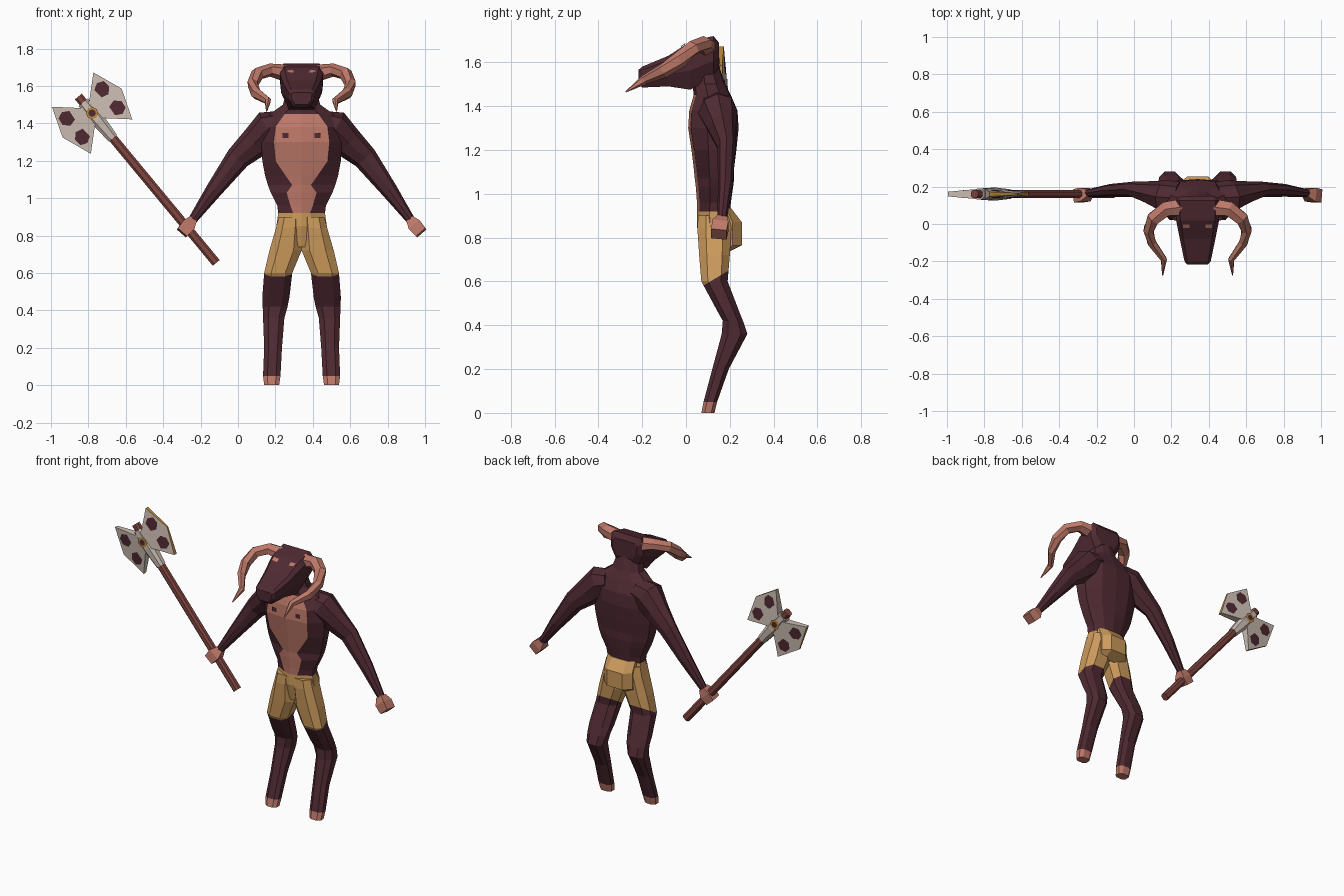
import bpy, bmesh, math
from mathutils import Vector

if "Cube" in bpy.data.objects:
    bpy.data.objects.remove(bpy.data.objects["Cube"])

OX = 0.34  # body centre line


def mat(name, c):
    m = bpy.data.materials.new(name)
    m.diffuse_color = (*c, 1)
    m.use_nodes = True
    m.node_tree.nodes["Principled BSDF"].inputs["Base Color"].default_value = m.diffuse_color
    return m


SKIN = mat("dark_hide", (0.078, 0.023, 0.032))
PINK = mat("salmon_skin", (0.515, 0.19, 0.14))
TAN = mat("tan_cloth", (0.61, 0.328, 0.107))
WOOD = mat("red_wood", (0.223, 0.061, 0.051))
STEEL = mat("pale_metal", (0.61, 0.515, 0.456))
GOLD = mat("gold_trim", (0.515, 0.262, 0.045))


def finish(name, bm, mats, rule=None):
    if rule:
        for f in bm.faces:
            f.material_index = rule(f.calc_center_median())
    me = bpy.data.meshes.new(name)
    bm.to_mesh(me)
    bm.free()
    for m in mats:
        me.materials.append(m)
    ob = bpy.data.objects.new(name, me)
    bpy.context.collection.objects.link(ob)
    return ob


def loft(bm, rings, column_rule=None):
    """Skin a stack of point rings and cap both ends."""
    vs = [[bm.verts.new(p) for p in r] for r in rings]
    n = len(vs[0])
    for a, b in zip(vs, vs[1:]):
        for j in range(n):
            f = bm.faces.new((a[j], a[(j + 1) % n], b[(j + 1) % n], b[j]))
            if column_rule:
                f.material_index = column_rule(f.calc_center_median(), j)
    for end in (vs[0], vs[-1]):
        f = bm.faces.new(end)
        if column_rule:
            f.material_index = column_rule(f.calc_center_median(), n // 2)
    bmesh.ops.recalc_face_normals(bm, faces=bm.faces[:])


def tube(bm, path, sides, ref, turn=0.0, s=1):
    """Path of (dx, y, z, r along ref, r across)."""
    pts = [Vector(p[:3]) for p in path]
    rings = []
    for i, p in enumerate(path):
        t = (pts[min(i + 1, len(pts) - 1)] - pts[max(i - 1, 0)]).normalized()
        a = (ref - t * ref.dot(t)).normalized()
        b = t.cross(a)
        ring = []
        for k in range(sides):
            w = turn + 2 * math.pi * k / sides
            q = pts[i] + a * p[3] * math.cos(w) + b * p[4] * math.sin(w)
            ring.append((OX + s * q.x, q.y, q.z))
        rings.append(ring)
    loft(bm, rings)


def quad(bm, c, u, v, idx=0):
    c, u, v = Vector(c), Vector(u), Vector(v)
    f = bm.faces.new([bm.verts.new(c + u * i + v * j)
                      for i, j in ((-1, -1), (1, -1), (1, 1), (-1, 1))])
    f.material_index = idx


# Torso and neck: z, front y, belly patch half width, half width, back y
levels = [(.74, .075, .05, .10, .19), (.85, .05, .06, .135, .21), (.92, .05, .045, .125, .20),
          (.96, .05, .06, .13, .205), (1.03, .045, .08, .165, .215), (1.07, .04, .05, .18, .22),
          (1.12, .035, .085, .195, .22), (1.2, .025, .14, .21, .23), (1.3, .01, .15, .215, .24),
          (1.38, .015, .14, .215, .235), (1.45, .035, .09, .17, .205), (1.5, .03, .05, .10, .18),
          (1.57, .03, .04, .08, .155), (1.64, .04, .03, .07, .14)]
rings = []
for z, yf, p, w, yb in levels:
    d = yb - yf
    half = [(0, yf), (p, yf + .012), (w, yf + .38 * d), (w * .95, yf + .72 * d), (w * .5, yb - .008), (0, yb)]
    full = half + [(-x, y) for x, y in half[-2:0:-1]]
    rings.append([(OX + x, y, z) for x, y in full])
bm = bmesh.new()
loft(bm, rings, lambda c, j: 2 if c.z < .92 else 1 if j in (0, 9) and c.z < 1.45 else 0)
for s in (-1, 1):  # dark chest spots
    quad(bm, (OX + s * .085, .013, 1.335), (.016, 0, 0), (0, 0, .014), 0)
finish("torso", bm, [SKIN, PINK, TAN])

# Legs: z, inner dx, outer dx, front y, back y
leg = [(.9, 0, .122, .055, .202), (.84, 0, .137, .052, .207), (.72, 0, .172, .06, .2),
       (.6, .05, .2, .07, .19), (.47, .065, .21, .14, .24), (.42, .075, .208, .168, .26),
       (.36, .092, .206, .163, .28), (.2, .105, .2, .12, .195), (.05, .113, .206, .08, .142),
       (0, .12, .2, .07, .13)]
for s, side in ((-1, "right"), (1, "left")):
    rings = []
    for z, x0, x1, y0, y1 in leg:
        ux, uy = (x1 - x0) * .25, (y1 - y0) * .25
        prof = [(x0 + ux, y0), (x1 - ux, y0), (x1, y0 + uy), (x1, y1 - uy),
                (x1 - ux, y1), (x0 + ux, y1), (x0, y1 - uy), (x0, y0 + uy)]
        rings.append([(OX + s * x, y, z) for x, y in prof])
    bm = bmesh.new()
    loft(bm, rings)
    # slanted trouser hem
    hem, up = Vector((0, .07, .575)), Vector((0, -.6, 1))
    bmesh.ops.bisect_plane(bm, geom=bm.verts[:] + bm.edges[:] + bm.faces[:], plane_co=hem, plane_no=up)
    finish(side + "_leg", bm, [SKIN, PINK, TAN],
           lambda c: 2 if (c - hem).dot(up) > 0 else 1 if c.z < .05 else 0)

# Cloth bundle at the rear
bm = bmesh.new()
prof = [(.16, .925), (.205, .935), (.255, .87), (.255, .765), (.185, .73), (.15, .8)]
loft(bm, [[(OX + dx, .15 + (y - .15) * k, z) for y, z in prof]
          for dx, k in ((-.1, .6), (-.055, 1), (.055, 1), (.1, .6))])
finish("rear_cloth", bm, [TAN])

# Arms, hands and horns
Y, Z = Vector((0, 1, 0)), Vector((0, 0, 1))
arm = [(.10, .14, 1.40, .085, .07), (.17, .145, 1.375, .09, .10), (.245, .165, 1.30, .065, .085),
       (.34, .185, 1.215, .042, .066), (.467, .18, 1.045, .034, .045), (.582, .165, .885, .022, .024)]
hand = [(.58, .167, .888, .03, .03), (.605, .157, .855, .052, .052), (.64, .15, .815, .05, .046)]
horn = [(.09, .09, 1.67, .045, .05), (.17, .08, 1.685, .035, .045), (.235, .03, 1.665, .035, .04),
        (.262, -.03, 1.61, .038, .03), (.245, -.10, 1.562, .034, .026), (.18, -.19, 1.52, .022, .018),
        (.187, -.275, 1.465, .003, .003)]
for s, side in ((-1, "right"), (1, "left")):
    for name, path, n, ref, turn, m in (("arm", arm, 8, Y, 0, SKIN), ("hand", hand, 4, Y, math.pi / 4, PINK),
                                        ("horn", horn, 6, Z, 0, PINK)):
        bm = bmesh.new()
        tube(bm, path, n, ref, turn, s)
        finish(side + "_" + name, bm, [m])

# Head: y, half width, top z, bottom z
rings = []
for y, w, zt, zb in [(.15, .09, 1.69, 1.58), (.125, .12, 1.72, 1.53), (.02, .115, 1.695, 1.475),
                     (-.08, .095, 1.63, 1.49), (-.2, .07, 1.58, 1.485), (-.217, .055, 1.565, 1.5)]:
    h = zt - zb
    half = [(w * .8, zt), (w, zt - .15 * h), (w * .95, zb + .4 * h), (w * .6, zb)]
    rings.append([(OX + x, y, z) for x, z in half + [(-x, z) for x, z in half[::-1]]])
bm = bmesh.new()
loft(bm, rings)
finish("head", bm, [SKIN])

# Eyes lie on the sloping brow
bm = bmesh.new()
for s in (-1, 1):
    quad(bm, (OX + s * .06, -.012, 1.679), (.018, 0, s * .002), (0, .01, .0065))
finish("eyes", bm, [PINK])


# Axe, in shaft coordinates: a along the shaft, u across it
def axe_pt(a, u, y):
    return Vector((-.78 - .638 * a + .77 * u, .16 + y, 1.455 + .77 * a + .638 * u))


def bar(name, steps, m):
    b = bmesh.new()
    loft(b, [[axe_pt(a, r * i, r * .9 * j) for i, j in
              ((-1, -.5), (-.5, -1), (.5, -1), (1, -.5), (1, .5), (.5, 1), (-.5, 1), (-1, .5))]
             for a, r in steps])
    finish(name, b, [m])


def thick(u):
    return .03 - .12 * abs(u)


bar("axe_shaft", [(-1.04, .024), (.115, .024)], WOOD)
bar("axe_socket", [(-.175, .028), (-.05, .038), (.075, .032)], STEEL)

outline = [(.06, 0), (.06, .03), (.163, .144), (0, .205), (-.163, .144), (-.06, .03), (-.06, 0)]
bm = bmesh.new()
for s in (-1, 1):
    loft(bm, [[axe_pt(a, s * u, k * thick(u)) for a, u in outline] for k in (-1, 1)],
         lambda c, j: 1 if j in (2, 3) and abs(c.y - .16) < .002 else 0)
finish("axe_blades", bm, [STEEL, GOLD])

# Dark blade panels and the round centre boss, on both faces
bm = bmesh.new()
panel = [(-.035, -.03), (-.045, .01), (-.015, .04), (.025, .035), (.04, 0), (.02, -.035)]
for k in (-1, 1):
    for s in (-1, 1):
        for e in (-1, 1):
            bm.faces.new([bm.verts.new(axe_pt(e * (.067 + da), s * (.122 + du), k * (thick(.122 + du) + .002)))
                          for da, du in panel])
    for r, lift, idx in ((.033, .036, 1), (.02, .039, 0)):
        f = bm.faces.new([bm.verts.new(axe_pt(r * math.cos(i * math.pi / 4), r * math.sin(i * math.pi / 4), k * lift))
                          for i in range(8)])
        f.material_index = idx
for f in bm.faces:  # face away from the blade
    f.normal_update()
    if f.normal.y * (f.calc_center_median().y - .16) < 0:
        f.normal_flip()
finish("axe_panels", bm, [SKIN, GOLD])
